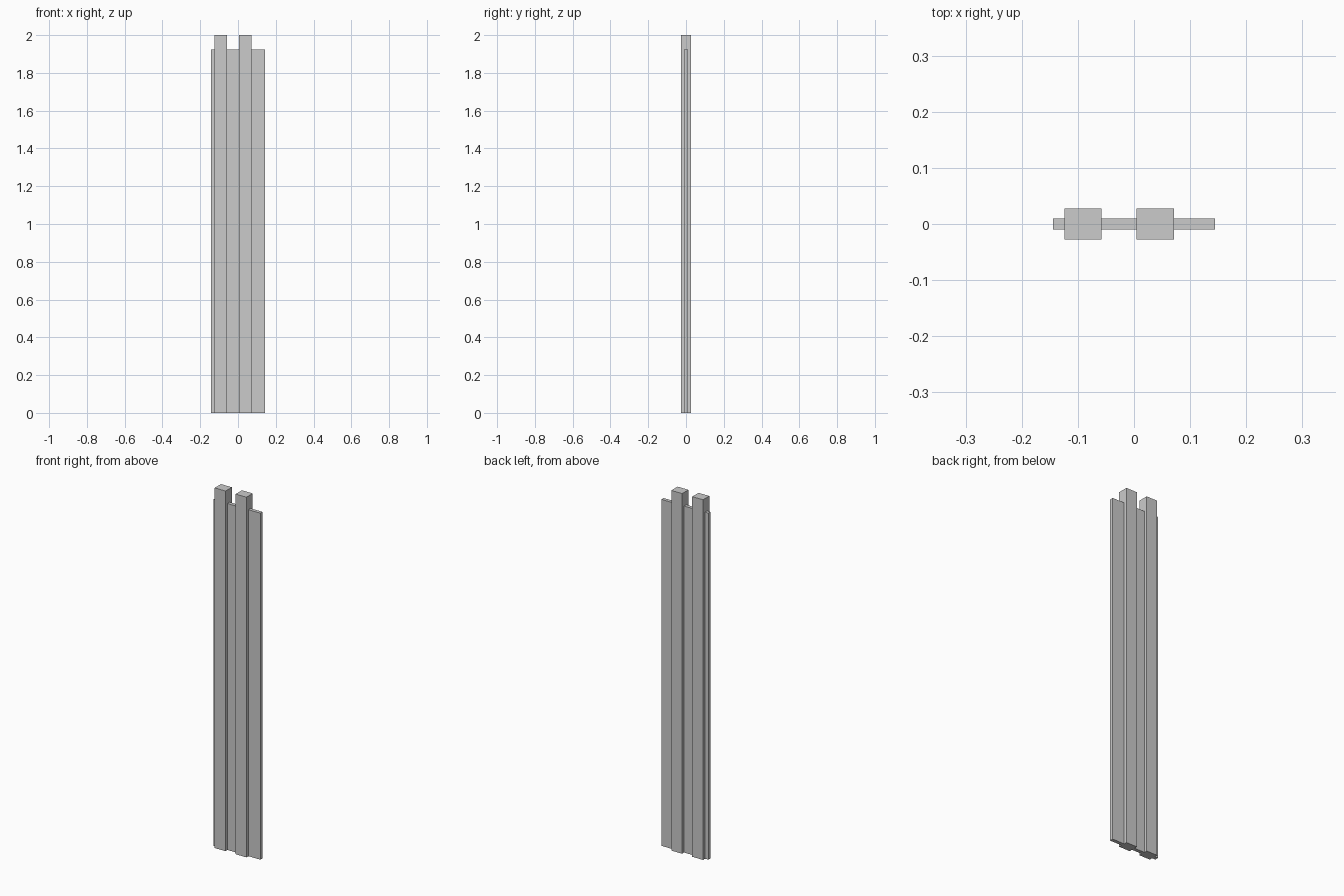
import bpy

if "Cube" in bpy.data.objects:
    bpy.data.objects.remove(bpy.data.objects["Cube"])


def box(name, x0, x1, depth, height):
    """Upright box standing on z = 0, centred on y = 0."""
    bpy.ops.mesh.primitive_cube_add(size=1, location=((x0 + x1) / 2, 0, height / 2))
    ob = bpy.context.object
    ob.name = name
    ob.scale = (x1 - x0, depth, height)
    bpy.ops.object.transform_apply(location=False, rotation=False, scale=True)
    return ob


# Thin board running through both posts
box("panel", -0.144, 0.144, 0.0196, 1.924)

# Two taller, thicker posts
for side, x0 in (("left", -0.1238), ("right", 0.0048)):
    box(side + "_post", x0, x0 + 0.0662, 0.055, 2.0)
